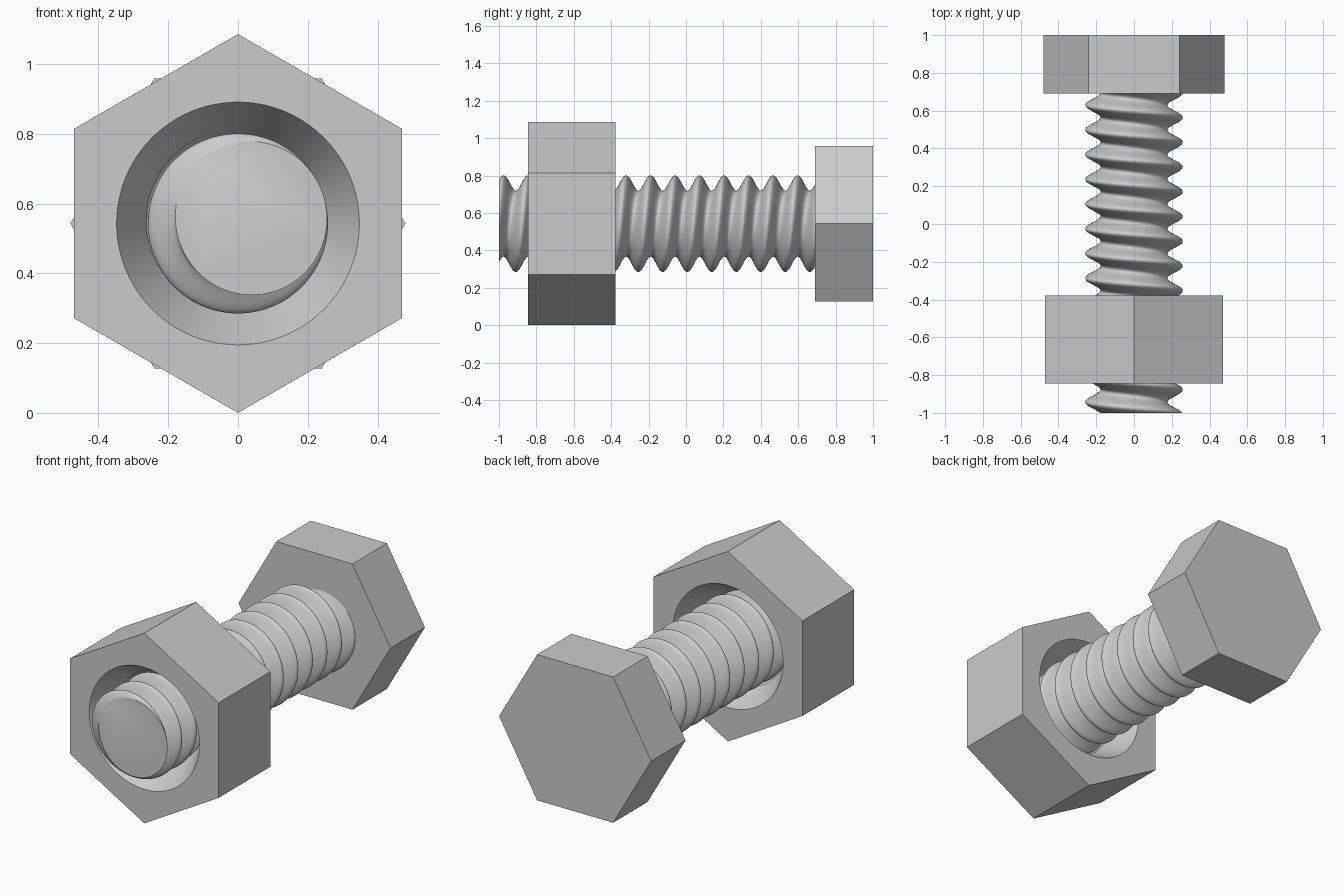
import bpy
import bmesh
from math import cos, sin, pi, radians

cube = bpy.data.objects.get("Cube")
if cube:
    bpy.data.objects.remove(cube, do_unlink=True)

AXIS_Z = 0.543          # height of the bolt axis
PITCH = 0.131           # thread pitch
SIDES = 96              # points round the shank and the bore

steel = bpy.data.materials.new("grey steel")
steel.use_nodes = True
grey = (0.6, 0.6, 0.6, 1)
steel.diffuse_color = grey
steel.node_tree.nodes["Principled BSDF"].inputs["Base Color"].default_value = grey


def ring(y, radius, count=SIDES):
    """Points round the axis; radius is a function of the angle."""
    angles = [2 * pi * i / count for i in range(count)]
    return [(radius(a) * cos(a), y, AXIS_Z + radius(a) * sin(a)) for a in angles]


def loft(name, rings, capped=True):
    """Skin the rings; cap both ends, or join the last ring to the first."""
    bm = bmesh.new()
    loops = [[bm.verts.new(p) for p in r] for r in rings]
    pairs = list(zip(loops, loops[1:]))
    if capped:
        bm.faces.new(loops[0])
        bm.faces.new(loops[-1])
    else:
        pairs.append((loops[-1], loops[0]))
    for a, b in pairs:
        n = len(a)
        for i in range(n):
            j = (i + 1) % n
            bm.faces.new((a[i], a[j], b[j], b[i]))
    bmesh.ops.recalc_face_normals(bm, faces=bm.faces)
    mesh = bpy.data.meshes.new(name)
    bm.to_mesh(mesh)
    bm.free()
    mesh.materials.append(steel)
    obj = bpy.data.objects.new(name, mesh)
    bpy.context.collection.objects.link(obj)
    bpy.ops.object.select_all(action='DESELECT')
    obj.select_set(True)
    bpy.context.view_layer.objects.active = obj
    bpy.ops.object.shade_smooth_by_angle(angle=radians(30))
    return obj


def thread(y, a):
    """Single-start rounded thread."""
    return 0.217 + 0.041 * cos(2 * pi * (y + 1.008) / PITCH - a)


def spaced(start, end, count):
    return [start + (end - start) * i / count for i in range(count + 1)]


# Threaded shank
loft("threaded_shank",
     [ring(y, lambda a, y=y: thread(y, a)) for y in spaced(-1, 0.7, 320)])

# Hexagonal head, corners to the sides
loft("bolt_head", [ring(y, lambda a: 0.48, 6) for y in (0.69, 1.0)])

# Hexagonal nut, corners up and down, with a countersunk threaded bore
FRONT, BACK = -0.845, -0.378


def hexagon(a):
    return 0.47 / cos((a + pi / 6) % (pi / 3) - pi / 6)


def bore(y, a):
    depth = min(y - FRONT, BACK - y)
    return max(thread(y, a) + 0.012, 0.348 - 0.57 * depth)


nut_rings = [ring(FRONT, hexagon)]
nut_rings += [ring(y, lambda a, y=y: bore(y, a)) for y in spaced(FRONT, BACK, 100)]
nut_rings.append(ring(BACK, hexagon))
loft("hex_nut", nut_rings, capped=False)
